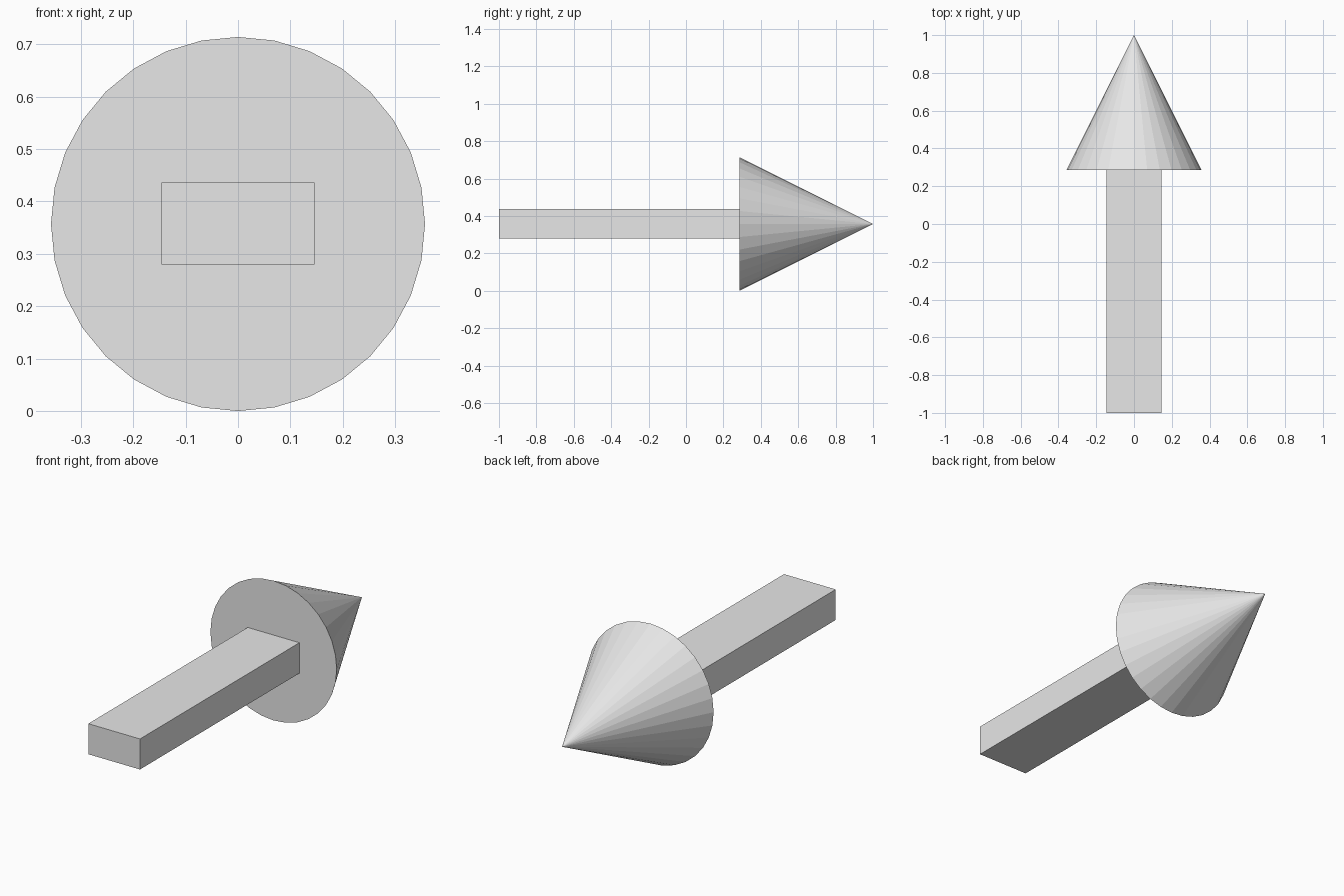
import bpy
import math

cube = bpy.data.objects.get("Cube")
if cube:
    bpy.data.objects.remove(cube, do_unlink=True)

RADIUS = 0.357      # arrow head radius, also the height of the arrow's axis
NECK_Y = 0.287      # where the shaft meets the head
TAIL_Y, TIP_Y = -1.0, 1.0

grey = bpy.data.materials.new("light_grey")
grey.use_nodes = True
colour = (0.8, 0.8, 0.8, 1.0)
grey.diffuse_color = colour
grey.node_tree.nodes["Principled BSDF"].inputs["Base Color"].default_value = colour


def finish(name):
    """Name the active object, apply its transform and colour it."""
    obj = bpy.context.object
    obj.name = obj.data.name = name
    bpy.ops.object.transform_apply(location=False, rotation=True, scale=True)
    obj.data.materials.append(grey)


# Shaft: flat rectangular bar
bpy.ops.mesh.primitive_cube_add(size=1, location=(0, (TAIL_Y + NECK_Y) / 2, RADIUS + 0.001))
bpy.context.object.scale = (0.292, NECK_Y - TAIL_Y, 0.156)
finish("arrow_shaft")

# Head: flat-shaded cone pointing to the back
bpy.ops.mesh.primitive_cone_add(
    vertices=32, radius1=RADIUS, radius2=0, depth=TIP_Y - NECK_Y,
    location=(0, (NECK_Y + TIP_Y) / 2, RADIUS), rotation=(-math.pi / 2, 0, 0))
finish("arrow_head")
